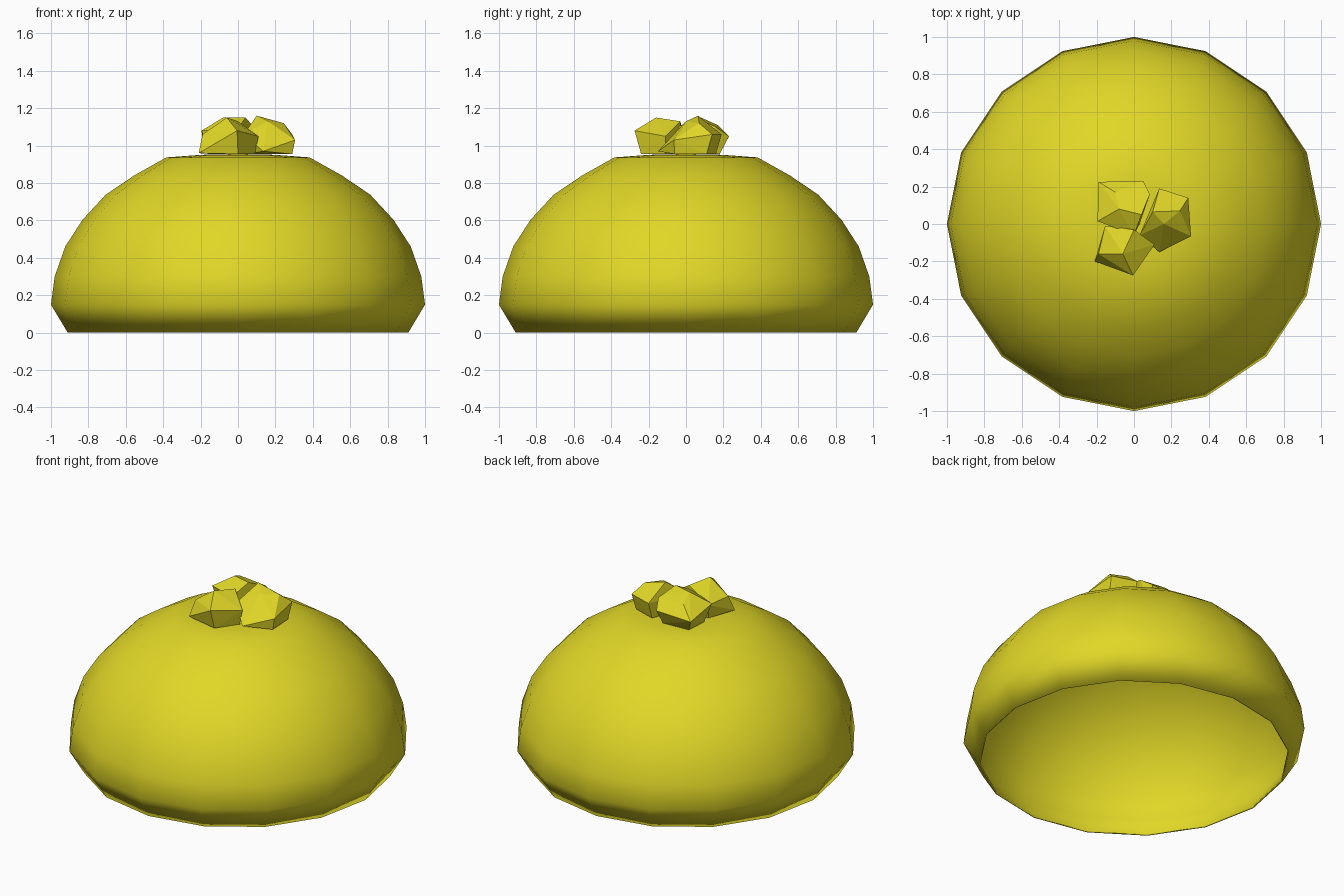
import bpy, bmesh
from math import cos, sin, tau

if "Cube" in bpy.data.objects:
    bpy.data.objects.remove(bpy.data.objects["Cube"])

yellow = bpy.data.materials.new("yellow")
yellow.diffuse_color = (0.75, 0.68, 0.02, 1)
yellow.use_nodes = True
yellow.node_tree.nodes["Principled BSDF"].inputs["Base Color"].default_value = yellow.diffuse_color


def finish(bm, name, smooth):
    bmesh.ops.recalc_face_normals(bm, faces=bm.faces[:])
    for f in bm.faces:
        f.smooth = smooth
    mesh = bpy.data.meshes.new(name)
    bm.to_mesh(mesh)
    bm.free()
    mesh.materials.append(yellow)
    ob = bpy.data.objects.new(name, mesh)
    bpy.context.collection.objects.link(ob)
    return ob


# Open 16-sided dome shell: (radius, height) profile from rim to crown
SIDES = 16
profile = [(0.91, 0), (1, 0.15), (0.98, 0.30), (0.924, 0.46), (0.831, 0.604),
           (0.707, 0.738), (0.556, 0.84), (0.383, 0.937), (0.195, 0.951)]
bm = bmesh.new()
rings = [[bm.verts.new((r * cos(tau * i / SIDES), r * sin(tau * i / SIDES), z))
          for i in range(SIDES)] for r, z in profile]
for low, high in zip(rings, rings[1:]):
    for i in range(SIDES):
        j = (i + 1) % SIDES
        bm.faces.new((low[i], low[j], high[j], high[i]))
pole = bm.verts.new((0, 0, 0.955))
for i in range(SIDES):
    bm.faces.new((rings[-1][i], rings[-1][(i + 1) % SIDES], pole))
dome = finish(bm, "dome_shell", True)
# outward normals, then a very thin wall
wall = dome.modifiers.new("wall", 'SOLIDIFY')
wall.thickness = 0.01
wall.offset = -1


# Three faceted lumps on the crown, each the hull of a few corner points
def lump(name, points):
    bm = bmesh.new()
    for p in points:
        bm.verts.new(p)
    res = bmesh.ops.convex_hull(bm, input=bm.verts[:])
    junk = {v for v in res["geom_interior"] + res["geom_unused"]
            if isinstance(v, bmesh.types.BMVert)}
    bmesh.ops.delete(bm, geom=list(junk), context='VERTS')
    finish(bm, name, False)


lump("lump_back", [
    (-0.19, 0.225, 1.04), (0.05, 0.23, 1.05), (0.085, 0.16, 1.10),
    (0.0, -0.06, 1.09), (-0.195, 0.015, 1.08), (-0.08, 0.08, 1.15),
    (0.04, 0.05, 1.15), (-0.10, 0.17, 1.11),
    (-0.14, 0.17, 0.955), (0.04, 0.18, 0.955), (0.03, 0, 0.955), (-0.15, 0.03, 0.955)])
lump("lump_right", [
    (0.135, 0.19, 1.06), (0.29, 0.14, 1.06), (0.305, -0.065, 1.03),
    (0.135, -0.15, 0.97), (0.03, -0.06, 1.06), (0.245, 0.07, 1.12),
    (0.10, 0.065, 1.16), (0.16, 0.0, 1.13),
    (0.13, 0.16, 0.955), (0.28, 0.11, 0.955), (0.29, -0.06, 0.955), (0.05, -0.04, 0.955)])
lump("lump_front", [
    (-0.155, -0.01, 1.05), (-0.21, -0.20, 0.96), (-0.005, -0.275, 1.08),
    (0.11, -0.11, 1.05), (0.0, -0.03, 1.13), (-0.06, -0.16, 1.15),
    (-0.19, -0.16, 1.06),
    (0.0, -0.24, 0.955), (0.09, -0.11, 0.955), (0.0, -0.03, 0.955), (-0.14, -0.03, 0.955)])
